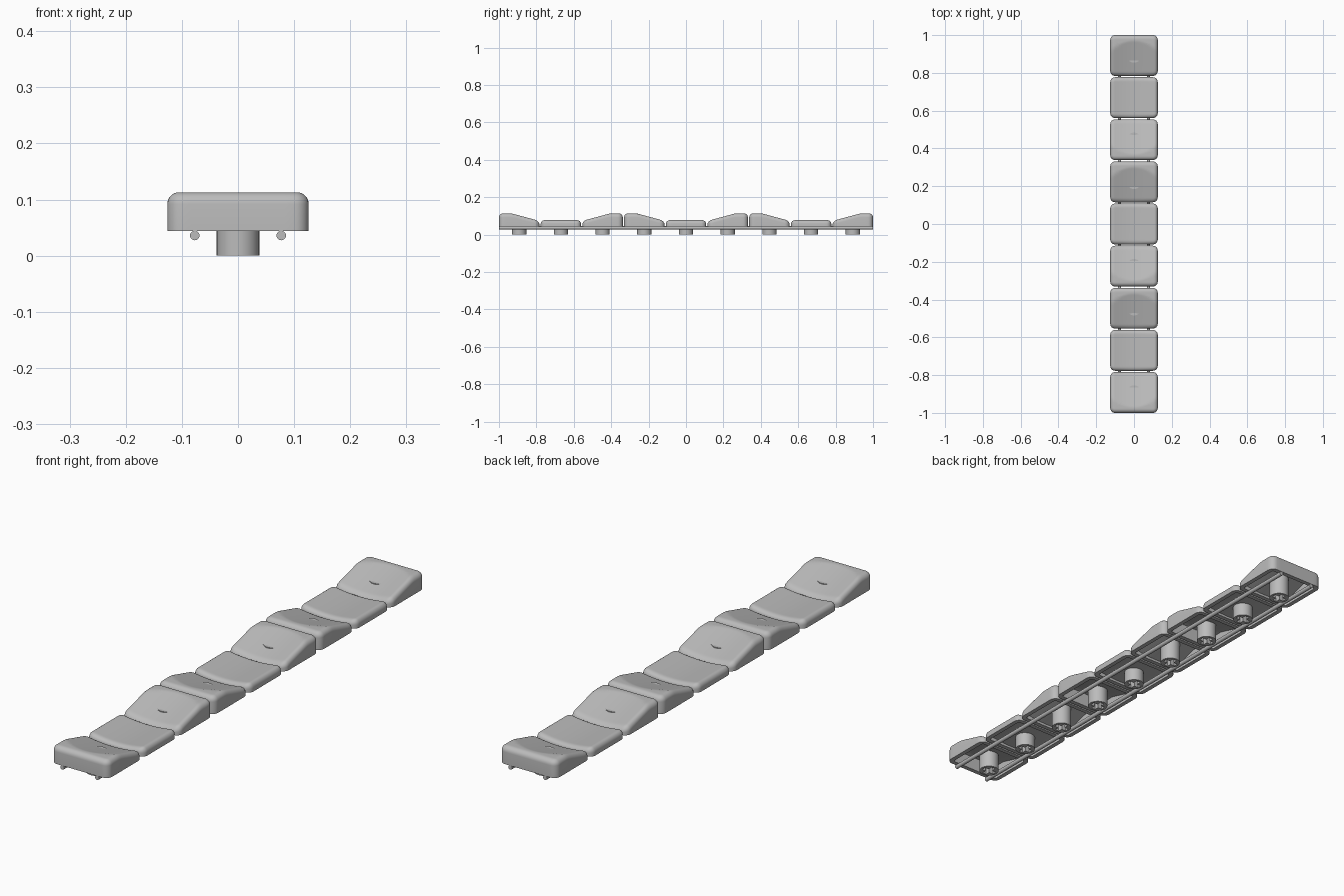
import bpy, bmesh, math
from mathutils import Matrix

cube = bpy.data.objects.get("Cube")
if cube:
    bpy.data.objects.remove(cube, do_unlink=True)

HALF_W, HALF_D, CORNER = 0.126, 0.108, 0.026
BASE, TOP, PITCH, KEYS = 0.044, 0.113, 0.223, 9

grey = bpy.data.materials.new("plain grey")
grey.use_nodes = True
grey.diffuse_color = (0.5, 0.5, 0.5, 1)
grey.node_tree.nodes["Principled BSDF"].inputs["Base Color"].default_value = (0.5, 0.5, 0.5, 1)


def add_object(name, bm, location=(0, 0, 0)):
    mesh = bpy.data.meshes.new(name)
    bmesh.ops.recalc_face_normals(bm, faces=bm.faces)
    bm.to_mesh(mesh)
    bm.free()
    mesh.materials.append(grey)
    obj = bpy.data.objects.new(name, mesh)
    bpy.context.collection.objects.link(obj)
    obj.location = location
    return obj


def smooth(obj, degrees):
    bpy.ops.object.select_all(action="DESELECT")
    obj.select_set(True)
    bpy.context.view_layer.objects.active = obj
    bpy.ops.object.shade_smooth_by_angle(angle=math.radians(degrees))


def top_height(x, y, tilt):
    """Flat or tilted plane with a shallow dish, cut off level at the high end."""
    plane = 0.077 + 0.27 * (tilt * y + 0.1) if tilt else 0.079
    return min(TOP, plane - 0.012 * (1 - min(1, abs(x) / 0.116) ** 2))


def outline(inset, scale=1.0):
    """Rounded rectangle with subdivided sides."""
    w, d = HALF_W - inset, HALF_D - inset
    r = max(CORNER - inset, 0.005)
    corners = []
    for k, (sx, sy) in enumerate([(1, 1), (-1, 1), (-1, -1), (1, -1)]):
        arc = [math.pi / 2 * (k + j / 6) for j in range(7)]
        corners.append([(sx * (w - r) + r * math.cos(a), sy * (d - r) + r * math.sin(a)) for a in arc])
    points = []
    for k, arc in enumerate(corners):
        points += arc
        (ax, ay), (bx, by) = arc[-1], corners[(k + 1) % 4][0]
        points += [(ax + (bx - ax) * j / 12, ay + (by - ay) * j / 12) for j in range(1, 12)]
    return [(x * scale, y * scale) for x, y in points]


def make_cap(name, tilt, y0):
    bm = bmesh.new()
    rings = []

    def ring(points, height):
        rings.append([bm.verts.new((x, y, height(x, y))) for x, y in points])

    def ceiling(x, y):
        return max(BASE + 0.007, top_height(x, y, tilt) - 0.014)

    inner = [1 - j / 14 for j in range(1, 14)]
    # underside, from the middle of the ceiling out to the rim
    for s in reversed(inner):
        ring(outline(0.018, s), ceiling)
    ring(outline(0.018), ceiling)
    ring(outline(0.018), lambda x, y: BASE)
    # outer wall and rounded shoulder
    ring(outline(0), lambda x, y: BASE)
    for j in range(7):
        t = math.pi / 2 * j / 6

        def shoulder(x, y):
            z = top_height(x, y, tilt)
            return z - min(0.021, 0.6 * (z - BASE)) * (1 - math.sin(t))

        ring(outline(0.021 * (1 - math.cos(t))), shoulder)
    # dished top
    for s in inner:
        ring(outline(0.021, s), lambda x, y: top_height(x, y, tilt))
    n = len(rings[0])
    for a, b in zip(rings, rings[1:]):
        for k in range(n):
            bm.faces.new((a[k], a[(k + 1) % n], b[(k + 1) % n], b[k]))
    bm.faces.new(rings[0])
    bm.faces.new(rings[-1])
    smooth(add_object(name, bm, (0, y0, 0)), 40)


def cylinder(radius, length, segments, matrix):
    bm = bmesh.new()
    bmesh.ops.create_cone(bm, cap_ends=True, segments=segments, radius1=radius,
                          radius2=radius, depth=length, matrix=matrix)
    return bm


# cross-shaped socket cutters
cutters = []
for size in [(0.056, 0.018, 0.08), (0.018, 0.056, 0.08)]:
    bm = bmesh.new()
    bmesh.ops.create_cube(bm, size=1, matrix=Matrix.Diagonal((*size, 1)))
    cutters.append(add_object("socket_cutter", bm))


def make_stem(name, tilt, y0):
    height = top_height(0, 0, tilt) - 0.007
    bm = cylinder(0.038, height, 40, Matrix.Translation((0, 0, height / 2)))
    stem = add_object(name, bm, (0, y0, 0))
    for cutter in cutters:
        cutter.location = (0, y0, 0)
        cut = stem.modifiers.new("socket", "BOOLEAN")
        cut.operation, cut.object = "DIFFERENCE", cutter
    bpy.context.view_layer.update()
    bpy.context.view_layer.objects.active = stem
    for mod in [m.name for m in stem.modifiers]:
        bpy.ops.object.modifier_apply(modifier=mod)
    smooth(stem, 30)


# row of key caps: high front, level, high back, repeated
for i in range(KEYS):
    y0 = (i - (KEYS - 1) / 2) * PITCH
    tilt = (-1, 0, 1)[i % 3]
    make_cap(f"key_cap_{i + 1}", tilt, y0)
    make_stem(f"key_stem_{i + 1}", tilt, y0)

for cutter in cutters:
    bpy.data.objects.remove(cutter, do_unlink=True)

# connecting rods under the rims
for side, x in (("left", 0.077), ("right", -0.077)):
    rod = cylinder(0.0085, 1.998, 20, Matrix.Translation((x, 0, 0.036)) @ Matrix.Rotation(math.pi / 2, 4, "X"))
    smooth(add_object(f"{side}_rod", rod), 30)
